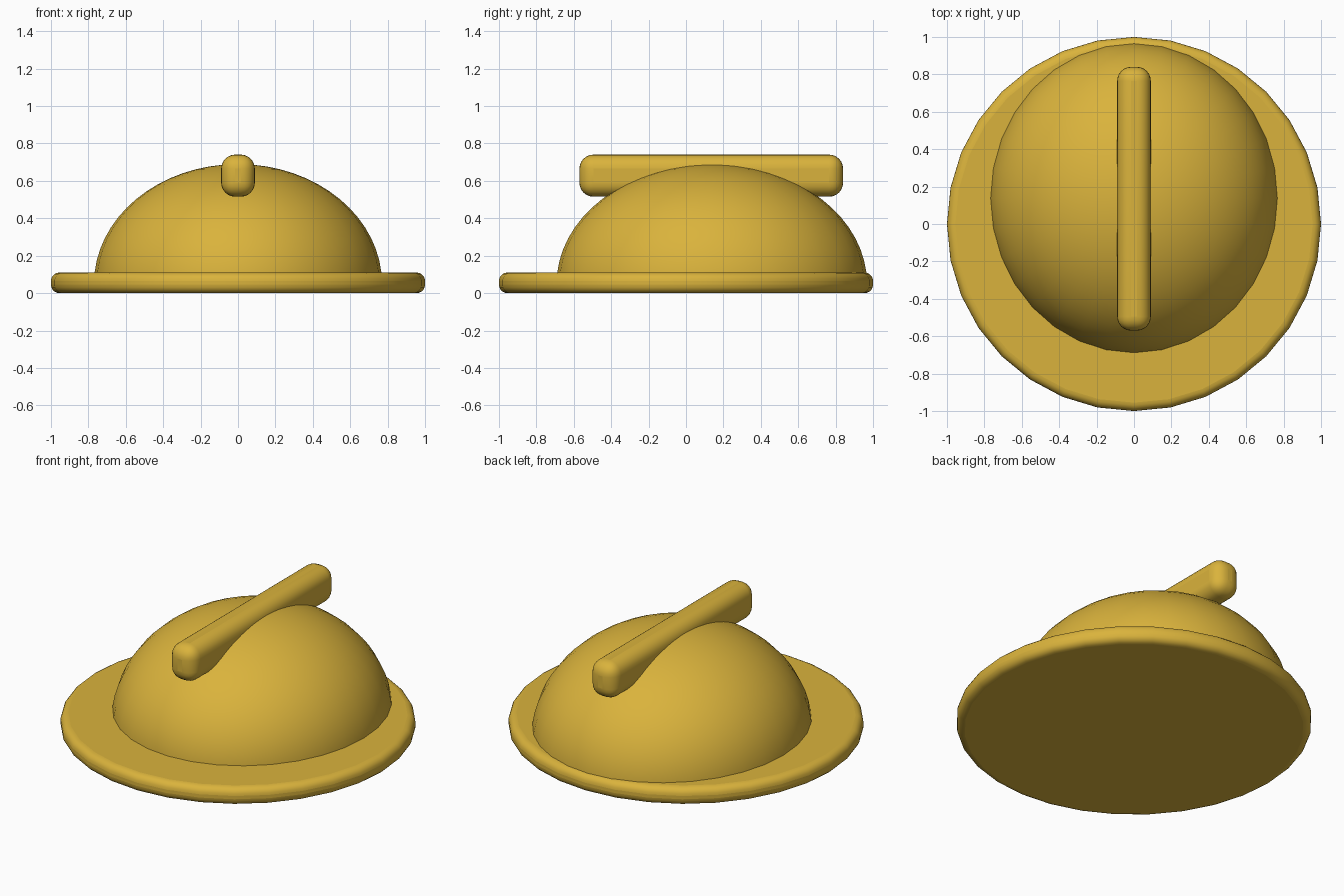
import bpy
import bmesh
import math
from mathutils import Matrix, Vector

cube = bpy.data.objects.get("Cube")
if cube:
    bpy.data.objects.remove(cube, do_unlink=True)

# Single golden yellow material
COLOUR = (0.70, 0.45, 0.045, 1.0)
yellow = bpy.data.materials.new("golden_yellow")
yellow.use_nodes = True
yellow.diffuse_color = COLOUR
yellow.node_tree.nodes["Principled BSDF"].inputs["Base Color"].default_value = COLOUR


def add_part(name, bm, location, bevel=0.0, segments=5):
    """Turn a bmesh into a smooth-shaded object, with rounded edges if asked."""
    bmesh.ops.recalc_face_normals(bm, faces=bm.faces)
    mesh = bpy.data.meshes.new(name)
    bm.to_mesh(mesh)
    bm.free()
    mesh.materials.append(yellow)
    part = bpy.data.objects.new(name, mesh)
    part.location = location
    bpy.context.collection.objects.link(part)
    if bevel:
        mod = part.modifiers.new("rounded_edges", 'BEVEL')
        mod.width = bevel
        mod.segments = segments
        mod.limit_method = 'ANGLE'
        mod.angle_limit = math.radians(40)
    bpy.ops.object.select_all(action='DESELECT')
    part.select_set(True)
    bpy.context.view_layer.objects.active = part
    bpy.ops.object.shade_smooth_by_angle(angle=math.radians(40))
    return part


# Brim: round disc with a rolled edge
BRIM_HEIGHT = 0.11
bm = bmesh.new()
bmesh.ops.create_cone(bm, cap_ends=True, segments=32, radius1=1, radius2=1,
                      depth=BRIM_HEIGHT)
add_part("brim", bm, (0, 0, BRIM_HEIGHT / 2), bevel=0.045)

# Crown: upper half of an oval dome, set towards the back
bm = bmesh.new()
bmesh.ops.create_uvsphere(bm, u_segments=32, v_segments=32, radius=1)
bmesh.ops.bisect_plane(bm, geom=bm.verts[:] + bm.edges[:] + bm.faces[:],
                       plane_co=Vector(), plane_no=Vector((0, 0, 1)),
                       clear_inner=True)
bmesh.ops.transform(bm, matrix=Matrix.Diagonal((0.77, 0.83, 0.64, 1)), verts=bm.verts)
add_part("crown", bm, (0, 0.138, 0.05))

# Ridge: rounded bar running front to back over the crown
bm = bmesh.new()
bmesh.ops.create_cube(bm, size=1)
bmesh.ops.transform(bm, matrix=Matrix.Diagonal((0.18, 1.41, 0.225, 1)), verts=bm.verts)
add_part("ridge", bm, (0, 0.135, 0.628), bevel=0.075, segments=6)
